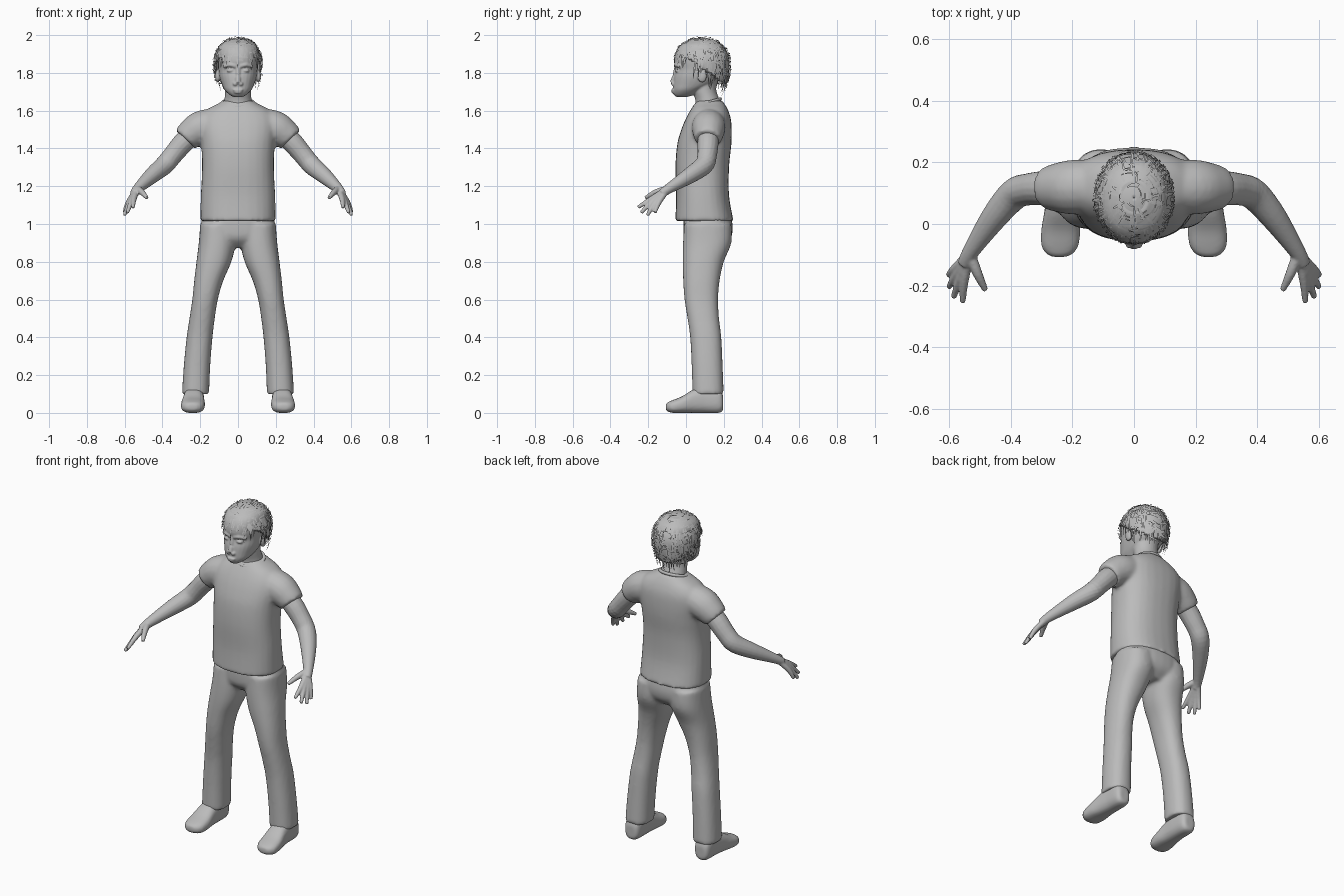
import bpy, bmesh, math, random
from mathutils import Vector, Matrix

cube = bpy.data.objects.get("Cube")
if cube:
    bpy.data.objects.remove(cube, do_unlink=True)
random.seed(4)

grey = bpy.data.materials.new("plain_grey")
grey.use_nodes = True
grey.diffuse_color = (0.5, 0.5, 0.5, 1)
bsdf = next(n for n in grey.node_tree.nodes if n.type == "BSDF_PRINCIPLED")
bsdf.inputs["Base Color"].default_value = (0.5, 0.5, 0.5, 1)
bsdf.inputs["Roughness"].default_value = 0.7


def resample(rows, steps=4):
    """Catmull-Rom interpolation of rows of numbers."""
    out = []
    for i in range(len(rows) - 1):
        a, b, c, d = (rows[min(max(i + k, 0), len(rows) - 1)] for k in (-1, 0, 1, 2))
        for s in range(steps):
            t = s / steps
            out.append([q + t / 2 * (r - p + t * (2 * p - 5 * q + 4 * r - w + t * (3 * (q - r) + w - p)))
                        for p, q, r, w in zip(a, b, c, d)])
    return out + [list(rows[-1])]


def section(centre, u, v, power=2.0, n=28):
    pts = []
    for k in range(n):
        a = math.tau * k / n
        c, s = math.cos(a), math.sin(a)
        pts.append(centre + u * math.copysign(abs(c) ** (2 / power), c)
                   + v * math.copysign(abs(s) ** (2 / power), s))
    return pts


def loft(bm, rings):
    loops = [[bm.verts.new(p) for p in ring] for ring in rings]
    n = len(loops[0])
    for a, b in zip(loops, loops[1:]):
        for k in range(n):
            bm.faces.new((a[k], a[(k + 1) % n], b[(k + 1) % n], b[k]))
    bm.faces.new(loops[0][::-1])
    bm.faces.new(loops[-1])


def stack(bm, rows, power=2.0, side=1):
    """Upright form; rows are z, x0, x1, y front, y back."""
    loft(bm, [section(Vector((side * (x0 + x1) / 2, (y0 + y1) / 2, z)),
                      Vector((abs(x1 - x0) / 2, 0, 0)), Vector((0, (y1 - y0) / 2, 0)), power)
              for z, x0, x1, y0, y1 in resample(rows)])


def limb(bm, rows, side=1):
    """Round limb; rows are x, y, z, radius."""
    rows = resample(rows)
    pts = [Vector((side * r[0], r[1], r[2])) for r in rows]
    rings = []
    for i, p in enumerate(pts):
        t = (pts[min(i + 1, len(pts) - 1)] - pts[max(i - 1, 0)]).normalized()
        u = t.cross(Vector((0, 0.3, 1))).normalized()
        rings.append(section(p, u * rows[i][3], t.cross(u) * rows[i][3], n=16))
    loft(bm, rings)


def blob(bm, centre, size):
    bmesh.ops.create_uvsphere(bm, u_segments=20, v_segments=12, radius=1,
                              matrix=Matrix.Translation(centre) @ Matrix.Diagonal((*size, 1)))


def finish(name, bm, voxel=0, smooth=0):
    bmesh.ops.recalc_face_normals(bm, faces=bm.faces[:])
    mesh = bpy.data.meshes.new(name)
    bm.to_mesh(mesh)
    bm.free()
    mesh.materials.append(grey)
    for f in mesh.polygons:
        f.use_smooth = True
    ob = bpy.data.objects.new(name, mesh)
    bpy.context.collection.objects.link(ob)
    if voxel:
        m = ob.modifiers.new("blend", "REMESH")
        m.mode, m.voxel_size, m.use_smooth_shade = "VOXEL", voxel, True
        m = ob.modifiers.new("soften", "SMOOTH")
        m.factor, m.iterations = 0.5, smooth
    return ob


# Shirt: torso blended with two short sleeves
bm = bmesh.new()
stack(bm, [(z, -w, w, f, b) for z, w, f, b in [
    (1.015, .2, -.057, .252), (1.15, .197, -.052, .228), (1.3, .19, -.056, .228),
    (1.42, .195, -.047, .24), (1.5, .205, -.025, .242), (1.56, .2, .0, .237),
    (1.605, .165, .025, .222), (1.635, .11, .045, .205), (1.655, .075, .06, .19)]], 2.4)
for s in (1, -1):
    limb(bm, [(.08, .125, 1.54, .08), (.19, .12, 1.512, .09),
              (.25, .118, 1.475, .08), (.28, .115, 1.447, .07)], s)
finish("shirt", bm, .01, 7)

# Collar band around the neck
bpy.ops.mesh.primitive_torus_add(major_radius=.075, minor_radius=.009, major_segments=40, minor_segments=10,
                                 location=(0, .113, 1.642), rotation=(.28, 0, 0))
collar = bpy.context.object
collar.name = "collar"
collar.scale = (1.08, .95, 1)
collar.data.materials.append(grey)
bpy.ops.object.shade_smooth()

# Trousers: hips blended with two legs
bm = bmesh.new()
stack(bm, [(1.06, -.185, .185, -.01, .235), (.98, -.197, .197, -.014, .248),
           (.92, -.19, .19, -.005, .235), (.875, -.12, .12, .04, .19)], 2.3)
for s in (1, -1):
    stack(bm, [(1.0, .01, .2, -.01, .24), (.9, .012, .208, -.016, .24), (.8, .035, .22, -.018, .2),
               (.7, .078, .232, -.015, .178), (.6, .107, .242, -.008, .17), (.5, .123, .257, .008, .175),
               (.4, .135, .272, .022, .187), (.25, .147, .287, .03, .194), (.1, .153, .297, .034, .2)], 2.3, s)
finish("trousers", bm, .01, 6)

# Shoes: rows are y, half width, bottom, top
for s, label in ((1, "left"), (-1, "right")):
    bm = bmesh.new()
    rows = [(.197, .03, .015, .09), (.175, .047, 0, .13), (.1, .052, 0, .14), (.04, .056, 0, .125),
            (-.02, .063, 0, .088), (-.07, .06, 0, .068), (-.097, .042, .008, .056), (-.107, .02, .018, .045)]
    loft(bm, [section(Vector((s * (.232 + .05 * max(0, .1 - y)), y, (lo + hi) / 2)), Vector((w, 0, 0)),
                      Vector((0, 0, (hi - lo) / 2)), 2.6) for y, w, lo, hi in resample(rows)])
    finish(label + "_shoe", bm, .008, 3)

# Arms with hands; each finger runs from the wrist to its tip
fingers = [((.551, -.185, 1.132), (.556, -.254, 1.088)), ((.563, -.175, 1.124), (.586, -.238, 1.06)),
           ((.573, -.16, 1.118), (.601, -.205, 1.046)), ((.58, -.143, 1.116), (.602, -.165, 1.06))]
for s, label in ((1, "left"), (-1, "right")):
    bm = bmesh.new()
    limb(bm, [(.2, .12, 1.5, .05), (.28, .117, 1.44, .056), (.345, .112, 1.365, .052),
              (.39, .095, 1.312, .051), (.455, .02, 1.257, .043), (.53, -.09, 1.188, .027),
              (.55, -.13, 1.16, .023)], s)
    for knuckle, tip in fingers:
        limb(bm, [(.532, -.095, 1.186, .016), (*knuckle, .0145), (*tip, .0095)], s)
    limb(bm, [(.532, -.098, 1.186, .018), (.508, -.16, 1.168, .016), (.482, -.215, 1.138, .0095)], s)
    finish(label + "_arm", bm, .005, 3)

# Head: skull, neck, nose, lips, brows, eyes and ears
bm = bmesh.new()
stack(bm, [(z, -w, w, f, b) for z, w, f, b in [
    (1.672, .022, -.05, 0), (1.685, .046, -.063, .05), (1.71, .071, -.068, .09), (1.74, .086, -.068, .15),
    (1.78, .099, -.064, .19), (1.82, .104, -.055, .205), (1.86, .108, -.064, .213),
    (1.91, .11, -.055, .215), (1.95, .095, -.025, .19), (1.98, .05, .03, .14)]], 2.2)
stack(bm, [(1.58, -.085, .085, .045, .195), (1.65, -.073, .073, .05, .18),
           (1.71, -.068, .068, .035, .16), (1.78, -.07, .07, .03, .17)])
limb(bm, [(0, -.05, 1.83, .012), (0, -.058, 1.79, .013), (0, -.073, 1.747, .013)])
blob(bm, (0, -.068, 1.709), (.028, .011, .007))
blob(bm, (0, -.066, 1.697), (.024, .011, .007))
for s in (1, -1):
    blob(bm, (s * .015, -.068, 1.742), (.012, .012, .01))
    blob(bm, (s * .041, -.046, 1.812), (.02, .013, .009))
    blob(bm, (s * .108, .085, 1.783), (.013, .025, .034))
    limb(bm, [(s * .012, -.055, 1.835, .01), (s * .042, -.051, 1.842, .01), (s * .075, -.028, 1.833, .009)])
finish("head", bm, .005, 3)


def hair_point(a, h, lift=1.0):
    """Point on the hair dome by heading a and height angle h."""
    up = .14 if h > 0 else .24
    return Vector((.133 * lift * math.cos(h) * math.sin(a), .085 - .155 * lift * math.cos(h) * math.cos(a),
                   1.855 + up * lift * math.sin(h)))


def in_hair(p):
    return p.z > 1.872 - .7 * max(0, p.y)


# Hair cap under the strands
bm = bmesh.new()
rows = [[bm.verts.new(hair_point(math.tau * i / 48, -.6 + 2.16 * j / 30, .94)) for i in range(48)]
        for j in range(31)]
for lo, hi in zip(rows, rows[1:]):
    for i in range(48):
        k = (i + 1) % 48
        quad = (lo[i], lo[k], hi[k], hi[i])
        if all(in_hair(v.co) for v in quad):
            bm.faces.new(quad)
bmesh.ops.delete(bm, geom=[v for v in bm.verts if not v.link_faces], context="VERTS")
cap = finish("hair_cap", bm)
shell = cap.modifiers.new("thickness", "SOLIDIFY")
shell.thickness, shell.offset = .01, -1

# Short curved strands, some running down and some around the head
bm = bmesh.new()
for n in range(620):
    a, h = random.uniform(0, math.tau), math.asin(random.uniform(-.5, .99))
    if not in_hair(hair_point(a, h)):
        continue
    spread = 1 / max(math.cos(h), .3)
    down = n % 3 > 0
    da, dh = (random.uniform(-.08, .08), -.3) if down else (.32 * spread, random.uniform(-.08, .08))
    wa, wh = (.028 * spread, 0) if down else (0, .028)
    base = random.uniform(.95, .985)
    pairs = []
    for k in range(4):
        t = k / 3
        lift = base + .04 * t
        taper = 1 - .6 * t
        pairs.append([bm.verts.new(hair_point(a + da * t + e * wa * taper, h + dh * t + e * wh * taper, lift))
                      for e in (-1, 1)])
    for (p, q), (r, w) in zip(pairs, pairs[1:]):
        bm.faces.new((p, q, w, r))
finish("hair_strands", bm)
